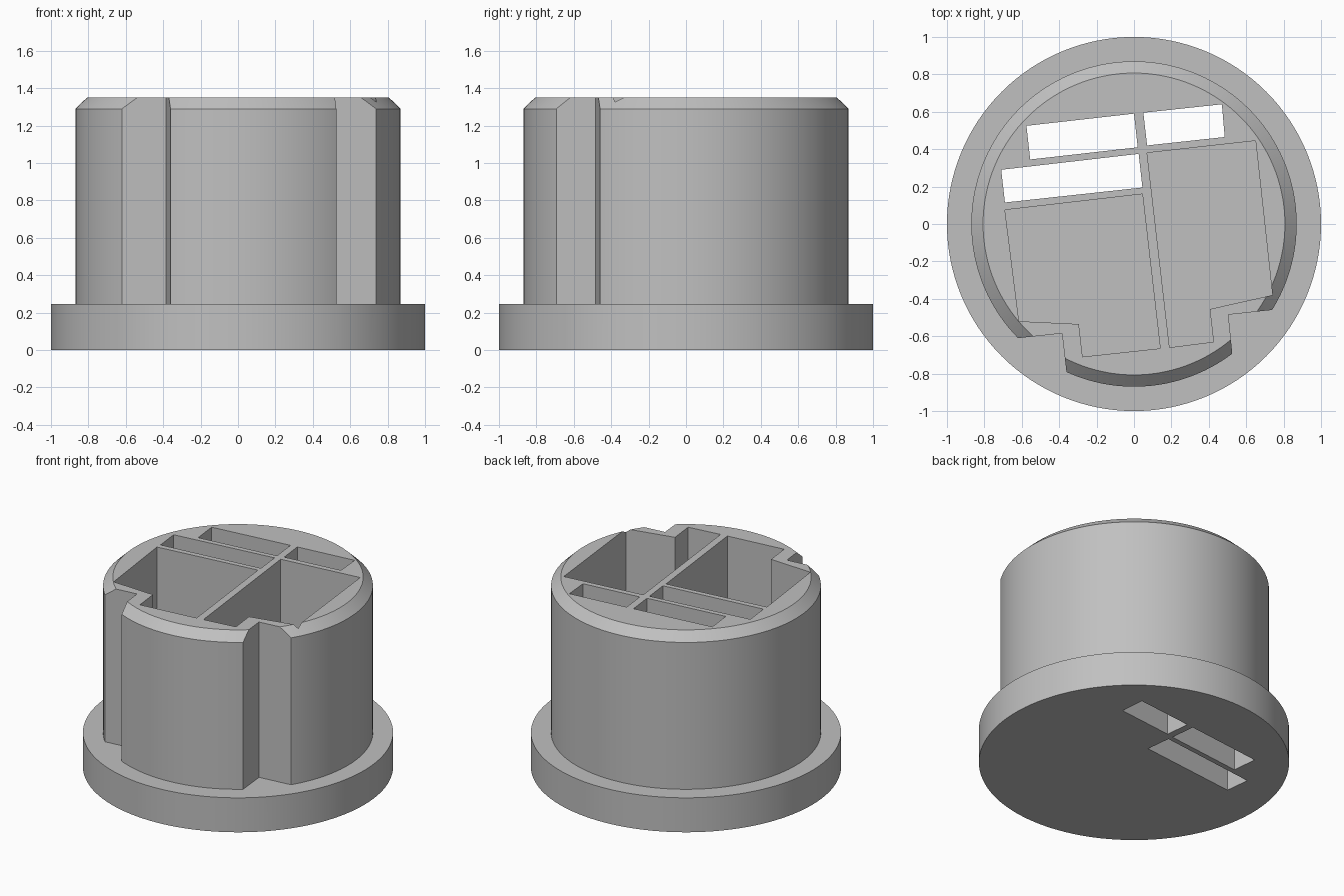
import bpy
import bmesh
import math

# Remove the default cube
cube = bpy.data.objects.get("Cube")
if cube:
    bpy.data.objects.remove(cube, do_unlink=True)

SEGMENTS = 128
FLANGE_TOP, TOP = 0.245, 1.35
FLOOR = 0.01          # thin skin under the deep pockets
ABOVE, BELOW = TOP + 0.2, -0.2

grey = bpy.data.materials.new("plain grey")
grey.use_nodes = True
colour = (0.53, 0.53, 0.53, 1)
grey.diffuse_color = colour
grey.node_tree.nodes["Principled BSDF"].inputs["Base Color"].default_value = colour


def add_object(name, bm):
    bmesh.ops.recalc_face_normals(bm, faces=bm.faces)
    mesh = bpy.data.meshes.new(name)
    bm.to_mesh(mesh)
    bm.free()
    mesh.materials.append(grey)
    obj = bpy.data.objects.new(name, mesh)
    bpy.context.collection.objects.link(obj)
    return obj


def lathe(name, profile):
    """Stack rings of (radius, height) and cap both ends."""
    bm = bmesh.new()
    rings = []
    for r, z in profile:
        rings.append([bm.verts.new((r * math.cos(a), r * math.sin(a), z))
                      for a in (math.tau * i / SEGMENTS for i in range(SEGMENTS))])
    for low, high in zip(rings, rings[1:]):
        for i in range(SEGMENTS):
            j = (i + 1) % SEGMENTS
            bm.faces.new((low[i], low[j], high[j], high[i]))
    bm.faces.new(rings[0])
    bm.faces.new(rings[-1])
    return add_object(name, bm)


def prism(name, outline, bottom):
    """Upright cutter with the given plan outline."""
    bm = bmesh.new()
    face = bm.faces.new([bm.verts.new((x, y, bottom)) for x, y in outline])
    new = bmesh.ops.extrude_face_region(bm, geom=[face])["geom"]
    bmesh.ops.translate(bm, vec=(0, 0, ABOVE - bottom),
                        verts=[v for v in new if isinstance(v, bmesh.types.BMVert)])
    obj = add_object(name, bm)
    obj.hide_render = True
    return obj


# Flanged plug with a chamfered top rim
plug = lathe("flanged_plug", [(1, 0), (1, FLANGE_TOP), (0.87, FLANGE_TOP),
                              (0.87, 1.29), (0.807, TOP)])

cutters = [
    # Slots right through the plug
    prism("back_slot", [(-0.575, 0.525), (0, 0.59), (0.02, 0.41), (-0.555, 0.345)], BELOW),
    prism("side_slot", [(0.05, 0.595), (0.47, 0.64), (0.485, 0.465), (0.07, 0.42)], BELOW),
    prism("middle_slot", [(-0.71, 0.29), (0.025, 0.375), (0.045, 0.195), (-0.69, 0.115)], BELOW),
    # Deep pockets, stepped in around the keyways
    prism("right_pocket", [(-0.69, 0.075), (0.045, 0.16), (0.14, -0.665),
                           (-0.275, -0.71), (-0.295, -0.535), (-0.615, -0.52)], FLOOR),
    prism("left_pocket", [(0.07, 0.38), (0.65, 0.445), (0.74, -0.38),
                          (0.405, -0.455), (0.425, -0.63), (0.19, -0.66)], FLOOR),
    # Keyways down to the flange
    prism("right_keyway", [(-0.385, -0.585), (-0.855, -0.635), (-0.9, -1.1),
                           (-0.325, -1.1)], FLANGE_TOP),
    prism("left_keyway", [(0.505, -0.485), (0.565, -1.1), (1.1, -1.1),
                          (1.1, -0.42)], FLANGE_TOP),
]

bpy.ops.object.select_all(action="DESELECT")
bpy.context.view_layer.objects.active = plug
plug.select_set(True)
for cutter in cutters:
    mod = plug.modifiers.new(cutter.name, "BOOLEAN")
    mod.operation = "DIFFERENCE"
    mod.solver = "EXACT"
    mod.object = cutter
    bpy.ops.object.modifier_apply(modifier=mod.name)
    bpy.data.objects.remove(cutter, do_unlink=True)

bpy.ops.object.shade_smooth_by_angle(angle=math.radians(20))
